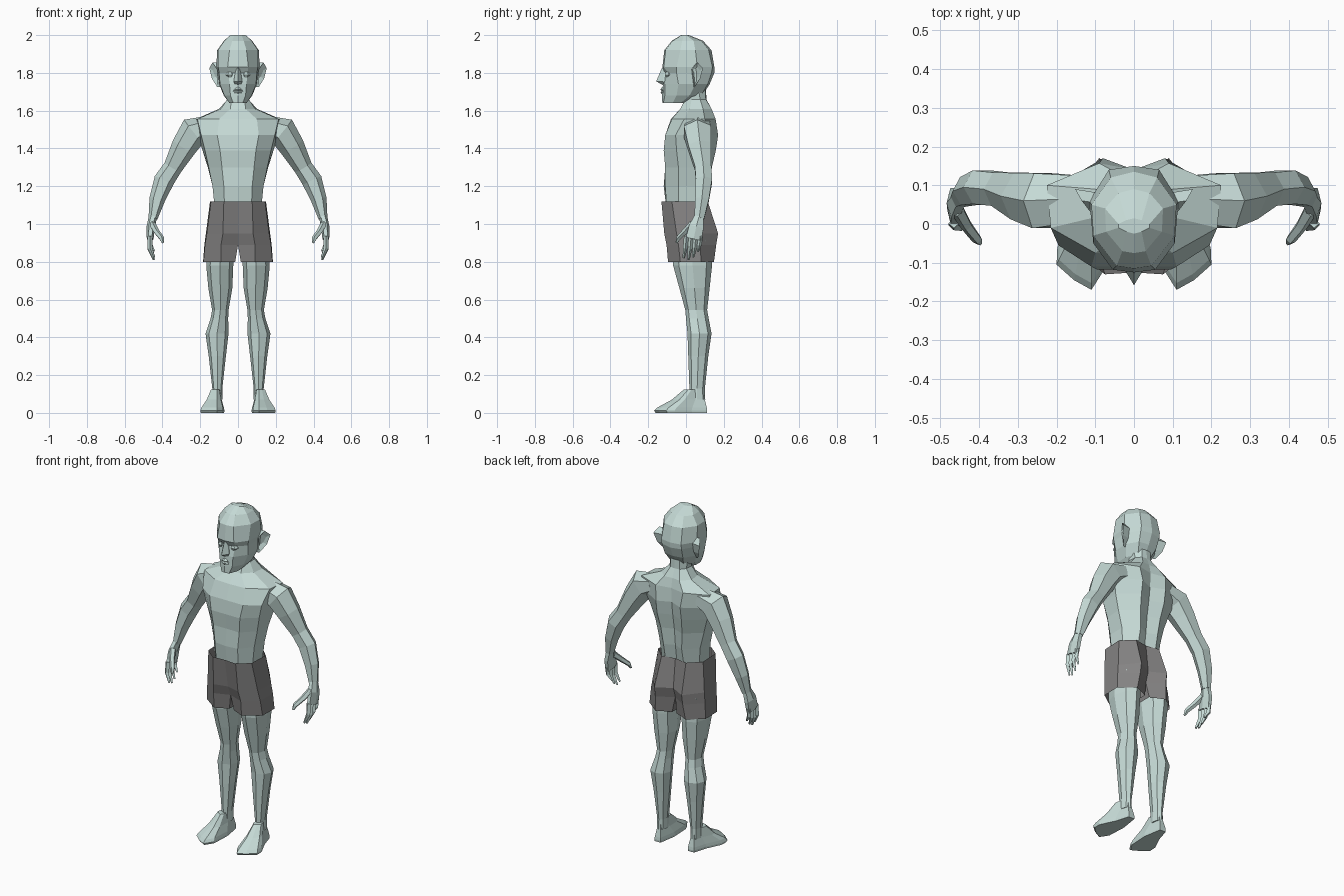
import bpy, bmesh, math
from mathutils import Vector


def material(name, color):
    m = bpy.data.materials.new(name)
    m.diffuse_color = (*color, 1)
    return m


SKIN = material("pale skin", (0.56, 0.70, 0.67))
CLOTH = material("grey cloth", (0.23, 0.225, 0.225))


def build(name, rings, mat, closed=True, caps=True):
    """Loft rings of points for the +x half, add the mirrored half, weld the middle."""
    bm = bmesh.new()
    for side in (1, -1):
        rows = [[bm.verts.new((side * p[0], p[1], p[2])) for p in r] for r in rings]
        n = len(rows[0])
        for a, b in zip(rows, rows[1:]):
            for i in range(n if closed else n - 1):
                j = (i + 1) % n
                quad = (a[i], a[j], b[j], b[i])
                if any(abs(v.co.x) > 1e-5 for v in quad):
                    bm.faces.new(quad)
        if caps:
            bm.faces.new(rows[0])
            bm.faces.new(rows[-1])
    bmesh.ops.remove_doubles(bm, verts=bm.verts, dist=0.0005)
    bmesh.ops.recalc_face_normals(bm, faces=bm.faces)
    me = bpy.data.meshes.new(name)
    bm.to_mesh(me)
    bm.free()
    me.materials.append(mat)
    ob = bpy.data.objects.new(name, me)
    bpy.context.collection.objects.link(ob)
    return ob


def sections(table):
    """Each entry: height, then (x, y) points from front middle round to back middle."""
    return [[(x, y, z) for x, y in pts] for z, pts in table]


def ovals(table, n=8):
    """Level rings from height and x / y extents."""
    out = []
    for z, x0, x1, y0, y1 in table:
        out.append([((x0 + x1) / 2 + (x1 - x0) / 2 * math.cos(t),
                     (y0 + y1) / 2 + (y1 - y0) / 2 * math.sin(t), z)
                    for t in (2 * math.pi * i / n for i in range(n))])
    return out


def tube(path, n=6):
    """Rings square to a path of x, y, z, sideways radius, depth radius."""
    out = []
    for k, (x, y, z, ru, rv) in enumerate(path):
        a = Vector(path[max(k - 1, 0)][:3])
        b = Vector(path[min(k + 1, len(path) - 1)][:3])
        d = (b - a).normalized()
        u = Vector((0, 1, 0)).cross(d).normalized()
        v = d.cross(u)
        out.append([Vector((x, y, z)) + u * ru * math.cos(t) + v * rv * math.sin(t)
                    for t in (2 * math.pi * i / n for i in range(n))])
    return out


# Torso and neck
build("torso", sections([
    (1.05, [(0, -.10), (.07, -.10), (.12, -.04), (.12, .05), (.06, .095), (0, .08)]),
    (1.20, [(0, -.118), (.075, -.11), (.135, -.04), (.135, .06), (.06, .127), (0, .10)]),
    (1.30, [(0, -.108), (.085, -.11), (.155, -.04), (.16, .06), (.07, .137), (0, .11)]),
    (1.39, [(0, -.118), (.095, -.118), (.175, -.05), (.188, .07), (.08, .158), (0, .125)]),
    (1.47, [(0, -.11), (.11, -.11), (.195, -.055), (.215, .09), (.08, .17), (0, .135)]),
    (1.555, [(0, -.08), (.10, -.075), (.215, -.01), (.225, .10), (.09, .157), (0, .14)]),
    (1.61, [(0, -.03), (.04, -.03), (.09, .02), (.10, .09), (.05, .135), (0, .128)]),
    (1.66, [(0, -.005), (.035, -.005), (.058, .03), (.055, .075), (.03, .105), (0, .108)]),
    (1.75, [(0, -.03), (.035, -.02), (.06, .02), (.06, .06), (.03, .10), (0, .105)]),
]), SKIN, closed=False)

# Head
build("head", sections([
    (1.64, [(0, -.125), (.025, -.12), (.045, -.07), (.045, -.03), (.03, 0), (0, 0)]),
    (1.68, [(0, -.128), (.04, -.112), (.072, -.05), (.075, .02), (.04, .08), (0, .085)]),
    (1.74, [(0, -.122), (.045, -.112), (.095, -.04), (.10, .05), (.06, .115), (0, .125)]),
    (1.80, [(0, -.115), (.05, -.095), (.10, -.05), (.108, .06), (.065, .135), (0, .15)]),
    (1.83, [(0, -.125), (.055, -.118), (.105, -.05), (.115, .06), (.065, .14), (0, .15)]),
    (1.92, [(0, -.115), (.045, -.108), (.105, -.03), (.11, .05), (.06, .12), (0, .135)]),
    (1.97, [(0, -.075), (.03, -.07), (.072, -.02), (.075, .04), (.04, .08), (0, .09)]),
    (2.00, [(0, -.025), (.02, -.02), (.04, -.01), (.04, 0), (.02, .01), (0, .015)]),
]), SKIN, closed=False)

# Face details
build("nose", sections([
    (1.735, [(0, -.12), (.016, -.115), (.018, -.10)]),
    (1.755, [(0, -.158), (.022, -.122), (.024, -.10)]),
    (1.825, [(0, -.128), (.010, -.115), (.012, -.10)]),
]), SKIN, closed=False)
build("lips", sections([
    (1.685, [(0, -.126), (.022, -.116), (.022, -.10)]),
    (1.698, [(0, -.136), (.020, -.124), (.024, -.10)]),
    (1.705, [(0, -.128), (.028, -.116), (.028, -.10)]),
    (1.712, [(0, -.137), (.016, -.126), (.024, -.10)]),
    (1.725, [(0, -.126), (.012, -.116), (.020, -.10)]),
]), SKIN, closed=False)
build("eyes", ovals([(1.778, .030, .052, -.108, -.08), (1.790, .020, .066, -.114, -.07),
                     (1.804, .028, .056, -.108, -.08)], 6), SKIN)
ear = [(.03, 1.82, .112), (.06, 1.855, .135), (.09, 1.825, .152),
       (.075, 1.77, .138), (.045, 1.725, .11)]
build("ears", [[(.095, y * .9, z) for y, z, x in ear],
               [(x, y, z) for y, z, x in ear],
               [(x - .018 if i else x - .006, .055 + (y - .055) * .55, 1.795 + (z - 1.795) * .6)
                for i, (y, z, x) in enumerate(ear)]], SKIN)

# Arms
build("arms", tube([
    (.15, .065, 1.52, .055, .07), (.235, .06, 1.49, .08, .082),
    (.285, .072, 1.41, .068, .07), (.345, .09, 1.30, .050, .05),
    (.392, .095, 1.23, .054, .05), (.428, .085, 1.13, .042, .042),
    (.450, .07, 1.03, .024, .030),
]), SKIN)

# Hands
build("palms", tube([(.450, .07, 1.04, .022, .028), (.462, .055, .985, .022, .045),
                     (.465, .04, .92, .018, .048)]), SKIN)
for i, name in enumerate(("index", "middle", "ring", "little")):
    y = .002 + i * .025
    drop = (.105, .115, .10, .07)[i]
    build(name + "_fingers", tube([
        (.465, y, .935, .014, .013), (.466, y - .006, .925 - drop * .5, .013, .012),
        (.445, y - .014, .925 - drop, .006, .006)], 4), SKIN)
build("thumbs", tube([(.455, .035, 1.0, .018, .02), (.432, -.005, .96, .016, .016),
                      (.405, -.04, .925, .014, .013), (.398, -.05, .90, .006, .006)], 5), SKIN)

# Shorts
build("shorts", sections([
    (1.12, [(0, -.125), (.075, -.13), (.143, -.075), (.148, .05), (.08, .115), (0, .10)]),
    (.95, [(0, -.095), (.08, -.115), (.165, -.05), (.17, .07), (.09, .17), (0, .12)]),
    (.89, [(0, -.07), (.09, -.103), (.175, -.04), (.178, .075), (.09, .16), (0, .10)]),
    (.80, [(.015, -.06), (.09, -.095), (.183, -.03), (.185, .08), (.10, .148), (.015, .11)]),
]), CLOTH, caps=False)

# Legs
build("legs", ovals([
    (.92, .015, .165, -.075, .135), (.78, .025, .168, -.068, .138),
    (.66, .030, .157, -.035, .125), (.545, .050, .137, -.004, .112),
    (.50, .052, .145, 0, .12), (.42, .050, .172, .008, .135),
    (.30, .064, .155, .012, .118), (.13, .083, .136, .018, .100),
    (.07, .083, .138, .015, .102),
]), SKIN)

# Feet: one sole outline drawn in towards the ankle
sole = [(.09, .112), (.13, .112), (.155, .03), (.198, -.06), (.20, -.105), (.155, -.145),
        (.11, -.17), (.078, -.12), (.072, 0)]
build("feet", [[(.11 + (x - .11) * s, .08 + (y - .08) * s, z) for x, y in sole]
               for s, z in ((.96, 0), (1, .012), (.93, .028), (.62, .07), (.36, .125))], SKIN)
